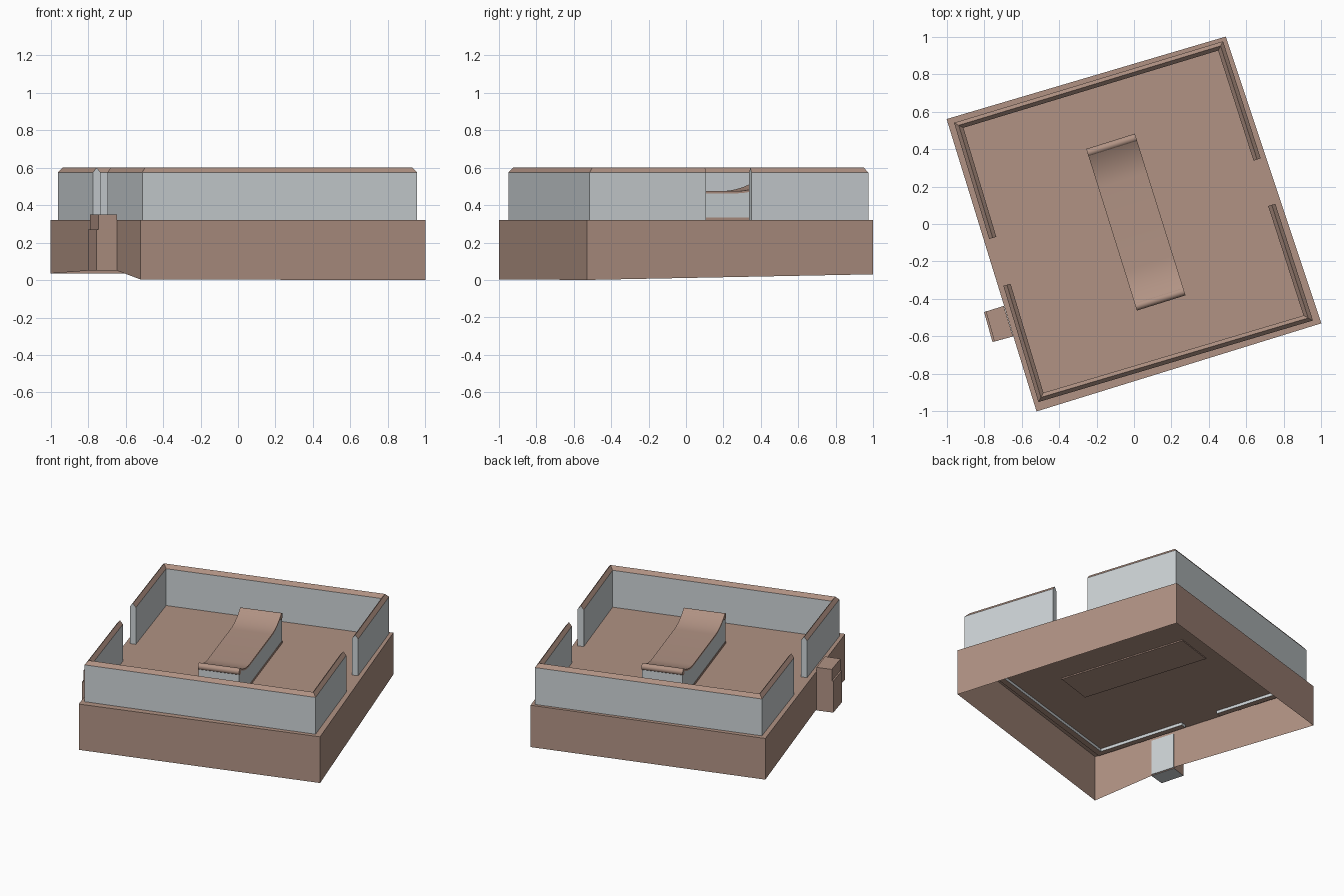
import bpy, bmesh, math
from mathutils import Vector, Matrix

cube = bpy.data.objects.get("Cube")
if cube:
    bpy.data.objects.remove(cube)


def material(name, color):
    m = bpy.data.materials.new(name)
    m.use_nodes = True
    m.diffuse_color = color
    m.node_tree.nodes["Principled BSDF"].inputs["Base Color"].default_value = color
    return m


BROWN = material("clay brown", (0.44, 0.29, 0.23, 1))
GREY = material("pale grey", (0.61, 0.65, 0.67, 1))


def make(name, verts, faces, mats, rule=None, matrix=None, fix_normals=True):
    """Mesh object from points and faces; rule picks the material by face."""
    mesh = bpy.data.meshes.new(name)
    mesh.from_pydata(verts, [], faces)
    bm = bmesh.new()
    bm.from_mesh(mesh)
    if fix_normals:
        bmesh.ops.recalc_face_normals(bm, faces=bm.faces)
    bm.normal_update()
    if rule:
        for f in bm.faces:
            f.material_index = rule(f)
    bm.to_mesh(mesh)
    bm.free()
    for m in mats:
        mesh.materials.append(m)
    ob = bpy.data.objects.new(name, mesh)
    bpy.context.collection.objects.link(ob)
    if matrix:
        ob.matrix_world = matrix
    return ob


def prism(name, outline, depth, axis_map, mats, rule=None, matrix=None):
    """Extrude a 2D outline between two depths; axis_map orders the axes."""
    n = len(outline)
    verts = [axis_map(a, b, d) for d in depth for a, b in outline]
    faces = [list(range(n)), list(range(n, 2 * n))]
    faces += [(i, (i + 1) % n, (i + 1) % n + n, i + n) for i in range(n)]
    return make(name, verts, faces, mats, rule, matrix)


def upright(a, b, d):
    return (a, b, d)


def sideways(a, b, d):
    return (d, a, b)


# Platform: open-bottomed roof sheet and skirt following uneven ground
ROOF = 0.32
rim = [(-0.52, -1.0, 0.003), (1.0, -0.53, 0.0), (0.49, 1.0, 0.03),
       (-1.0, 0.56, 0.035), (-0.695, -0.43, 0.058), (-0.645, -0.595, 0.05)]
n = len(rim)
verts = [(x, y, ROOF) for x, y, z in rim] + rim
faces = [list(range(n))]
faces += [(i, i + n, (i + 1) % n + n, (i + 1) % n) for i in range(n)]
make("platform", verts, faces, [BROWN], fix_normals=False)


# Parapets: mitred walls with a ridged coping
def offset_path(path, d):
    pts = [Vector(p) for p in path]
    dirs = [(b - a).normalized() for a, b in zip(pts, pts[1:])]
    normals = [Vector((-v.y, v.x)) for v in dirs]
    result = []
    for i, p in enumerate(pts):
        a, b = normals[max(i - 1, 0)], normals[min(i, len(normals) - 1)]
        result.append(p + (a + b) * d / (1 + a.dot(b)))
    return result


def parapet(name, path):
    section = [(0, 0.3), (0, 0.575), (0.02, 0.6), (0.04, 0.575), (0.04, 0.3)]
    k = len(section)
    rows = [offset_path(path, d) for d, z in section]
    verts = [(rows[j][i].x, rows[j][i].y, section[j][1])
             for i in range(len(path)) for j in range(k)]
    faces = [list(range(k)), list(range(len(verts) - k, len(verts)))]
    for i in range(len(path) - 1):
        for j in range(k):
            q = (j + 1) % k
            faces.append((i * k + j, i * k + q, (i + 1) * k + q, (i + 1) * k + j))
    make(name, verts, faces, [GREY, BROWN], lambda f: int(abs(f.normal.z) > 0.2))


parapet("front_parapet", [(-0.697, -0.33), (-0.51, -0.95), (0.955, -0.515), (0.754, 0.108)])
parapet("back_parapet", [(0.676, 0.35), (0.475, 0.975), (-0.96, 0.54), (-0.773, -0.08)])

# Side post with a slightly narrower cap
prism("side_post", [(-0.8, -0.47), (-0.695, -0.437), (-0.645, -0.6), (-0.755, -0.63)],
      (0.052, 0.27), upright, [BROWN, GREY], lambda f: int(f.normal.z < -0.5))
prism("side_post_cap", [(-0.79, -0.467), (-0.695, -0.437), (-0.645, -0.6), (-0.745, -0.627)],
      (0.27, 0.35), upright, [BROWN])
prism("post_inner_panel", [(-0.692, -0.436), (-0.687, -0.434), (-0.639, -0.592), (-0.644, -0.594)],
      (0.055, 0.3), upright, [GREY])

# Bench: grey body, brown plinth and seat with upswept, rolled ends
place = Matrix.Translation((0.01, 0.01, 0)) @ Matrix.Rotation(math.radians(17.4), 4, "Z")
HALF, WIDE, SEAT, RISE, SWEEP = 0.43, 0.136, 0.475, 0.058, 0.2


def seat_height(v):
    t = max(0, (abs(v) - (HALF - SWEEP)) / SWEEP)
    return SEAT + RISE * t * t


end = [HALF - SWEEP + SWEEP * i / 8 for i in range(9)]
stations = [-v for v in reversed(end)] + end
top = [(v, seat_height(v)) for v in stations]
under = [(v, z - 0.012) for v, z in top]
across = (-WIDE, WIDE)

seat = prism("bench_seat", top + under[::-1], across, sideways, [BROWN], matrix=place)
body_outline = [(-HALF - 0.015, under[0][1])] + under + [(HALF + 0.015, under[-1][1])]
body_outline += [(HALF + 0.015, 0.335), (-HALF - 0.015, 0.335)]
prism("bench_body", body_outline, (-WIDE + 0.002, WIDE - 0.002), sideways, [GREY], matrix=place)
e = HALF + 0.02
prism("bench_plinth", [(-e, 0.312), (e, 0.312), (e, 0.335), (-e, 0.335)],
      across, sideways, [BROWN], matrix=place)

smooth = [seat]
for side, label in ((-1, "front"), (1, "back")):
    circle = [(side * HALF + 0.022 * math.cos(a * math.tau / 20),
               SEAT + RISE - 0.022 + 0.022 * math.sin(a * math.tau / 20)) for a in range(20)]
    smooth.append(prism("bench_roll_" + label, circle, across, sideways, [BROWN], matrix=place))

bpy.ops.object.select_all(action="DESELECT")
for ob in smooth:
    ob.select_set(True)
bpy.context.view_layer.objects.active = seat
bpy.ops.object.shade_smooth_by_angle(angle=math.radians(30))
